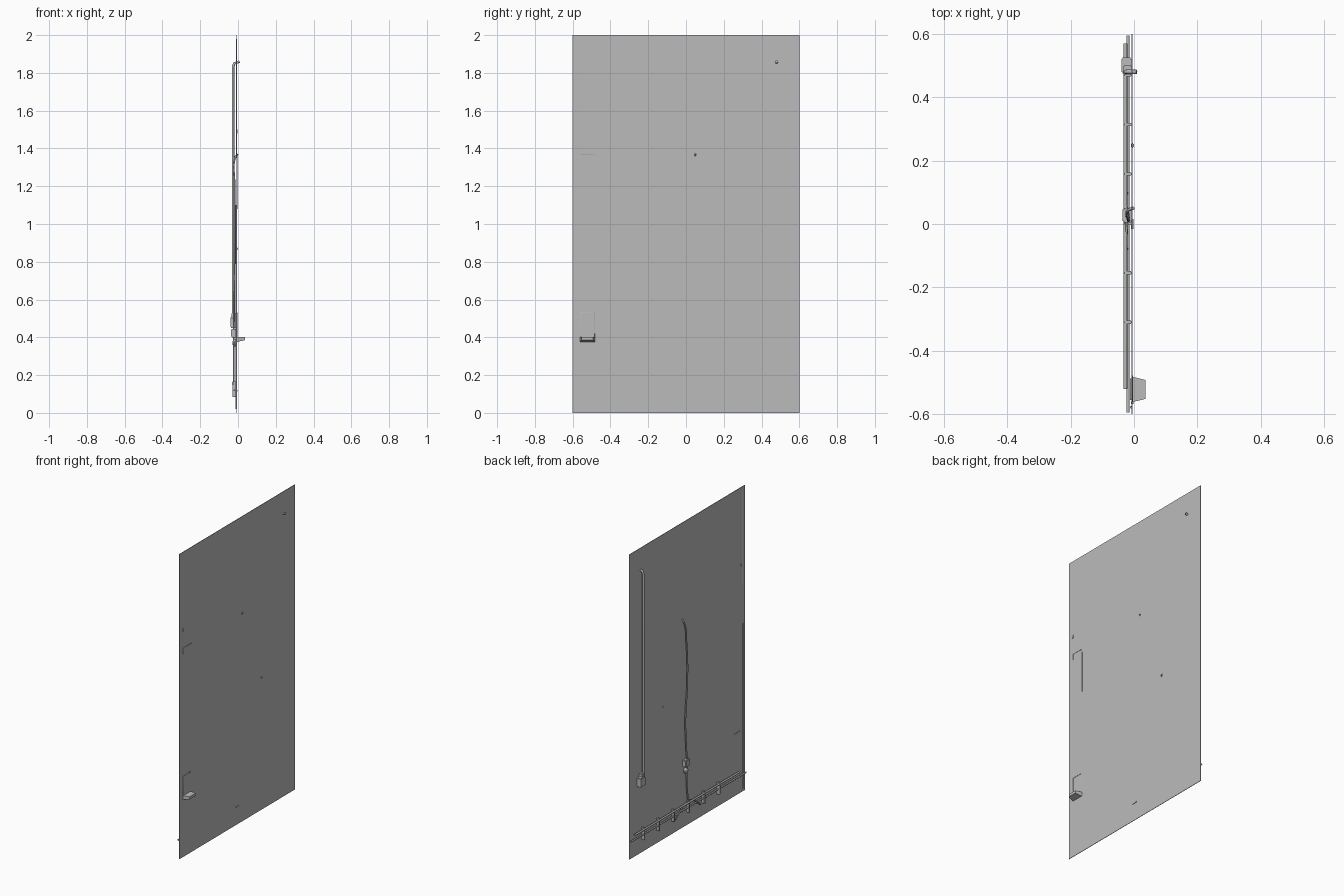
import bpy, bmesh
from mathutils import Vector

cube = bpy.data.objects.get("Cube")
if cube:
    bpy.data.objects.remove(cube, do_unlink=True)

grey = bpy.data.materials.new("plain grey")
grey.use_nodes = True
GREY = (0.5, 0.5, 0.5, 1)
grey.diffuse_color = GREY
grey.node_tree.nodes["Principled BSDF"].inputs["Base Color"].default_value = GREY


def finish(name, bm):
    mesh = bpy.data.meshes.new(name)
    bmesh.ops.recalc_face_normals(bm, faces=bm.faces)
    bm.to_mesh(mesh)
    bm.free()
    obj = bpy.data.objects.new(name, mesh)
    bpy.context.collection.objects.link(obj)
    mesh.materials.append(grey)
    return obj


def box(name, low, high, bevel=0.0):
    bm = bmesh.new()
    bmesh.ops.create_cube(bm, size=1)
    low, high = Vector(low), Vector(high)
    for v in bm.verts:
        v.co = (low + high) / 2 + v.co * (high - low)
    if bevel:
        bmesh.ops.bevel(bm, geom=bm.edges[:], offset=bevel, segments=2, affect='EDGES')
    return finish(name, bm)


def tube(name, points, radius, smooth_path=False):
    curve = bpy.data.curves.new(name, 'CURVE')
    curve.dimensions = '3D'
    curve.bevel_depth = radius
    curve.bevel_resolution = 2
    curve.use_fill_caps = True
    if smooth_path:
        spline = curve.splines.new('BEZIER')
        spline.bezier_points.add(len(points) - 1)
        for bp, p in zip(spline.bezier_points, points):
            bp.co = p
            bp.handle_left_type = bp.handle_right_type = 'AUTO'
    else:
        spline = curve.splines.new('POLY')
        spline.points.add(len(points) - 1)
        for sp, p in zip(spline.points, points):
            sp.co = (*p, 1)
    obj = bpy.data.objects.new(name, curve)
    bpy.context.collection.objects.link(obj)
    curve.materials.append(grey)
    return obj


# Thin wall sheet
box("wall_panel", (-0.008, -0.6, 0), (-0.005, 0.6, 2))

# Conduit with a bent top that passes through the wall, and its socket
tube("conduit", [(-0.026, 0.48, 0.5), (-0.026, 0.48, 1.2), (-0.026, 0.48, 1.83),
                 (-0.02, 0.48, 1.85), (0.008, 0.48, 1.86)], 0.007)
box("socket_box", (-0.04, 0.475, 0.45), (-0.007, 0.525, 0.51), 0.004)
box("socket_lid", (-0.035, 0.47, 0.505), (-0.007, 0.5, 0.53), 0.003)

# Loose cable with its switch and round junction
tube("hanging_cable", [(-0.002, 0.05, 1.37), (-0.016, 0.045, 1.35), (-0.018, 0.02, 1.2),
                       (-0.018, 0.012, 0.95), (-0.02, 0.035, 0.7), (-0.022, 0.025, 0.45),
                       (-0.022, 0.025, 0.3), (-0.022, 0.01, 0.16)], 0.005, True)
box("switch_box", (-0.036, 0.005, 0.4), (-0.007, 0.05, 0.445), 0.004)
bm = bmesh.new()
bmesh.ops.create_uvsphere(bm, u_segments=12, v_segments=8, radius=0.02)
for v in bm.verts:
    v.co = (v.co.x * 0.6 - 0.018, v.co.y + 0.027, v.co.z + 0.37)
finish("round_junction", bm)
for name, side in (("branch_near", 1), ("branch_far", -1)):
    tube(name, [(-0.022, 0.01, 0.17), (-0.024, 0.01 + side * 0.06, 0.145),
                (-0.022, 0.01 + side * 0.13, 0.09)], 0.004, True)

# Horizontal pipes near the floor with clips
tube("upper_pipe", [(-0.027, 0.57, 0.155), (-0.027, -0.52, 0.155)], 0.006)
tube("lower_pipe", [(-0.019, 0.595, 0.12), (-0.019, -0.595, 0.12)], 0.005)
for i in range(6):
    y = 0.47 - i * 0.156
    box("pipe_clip", (-0.03, y - 0.005, 0.085), (-0.007, y + 0.005, 0.165), 0.002)
box("clip_pin", (-0.01, -0.015, 0.112), (-0.002, 0.015, 0.12))

# Narrow cable along the wall edge
tube("edge_cable", [(-0.009, -0.578, 0.02), (-0.009, -0.578, 1.1)], 0.004)
tube("edge_cable_top", [(-0.007, -0.576, 1.35), (-0.007, -0.576, 1.98)], 0.0025)


# Shallow mounting plates with a projecting tray on the lower one
def frame(name, y0, y1, z0, z1):
    tube(name, [(-0.005, y0, z0), (-0.005, y0, z1), (-0.005, y1, z1), (-0.005, y1, z0)], 0.002)


frame("lower_frame", -0.56, -0.485, 0.4, 0.53)
frame("upper_frame", -0.56, -0.48, 1.33, 1.37)
tube("upper_frame_side", [(-0.005, -0.48, 1.08), (-0.005, -0.48, 1.35)], 0.002)
tray = box("tray", (-0.006, -0.562, 0.375), (0.036, -0.482, 0.402))
for v in tray.data.vertices:
    if v.co.x > 0:
        v.co.y = -0.522 + (v.co.y + 0.522) * 0.75
        v.co.z = max(v.co.z, 0.385)
box("tray_back", (-0.012, -0.558, 0.37), (-0.007, -0.485, 0.41), 0.002)

# Small fittings showing through the wall
box("wall_stud", (-0.01, 0.24, 0.862), (0.0, 0.256, 0.876), 0.003)
box("edge_stud", (-0.009, -0.568, 1.48), (-0.002, -0.56, 1.5))

for obj in bpy.context.scene.objects:
    obj.select_set(obj.type == 'MESH' and obj.name in ("round_junction",))
    if obj.name == "round_junction":
        bpy.context.view_layer.objects.active = obj
bpy.ops.object.shade_smooth_by_angle()
